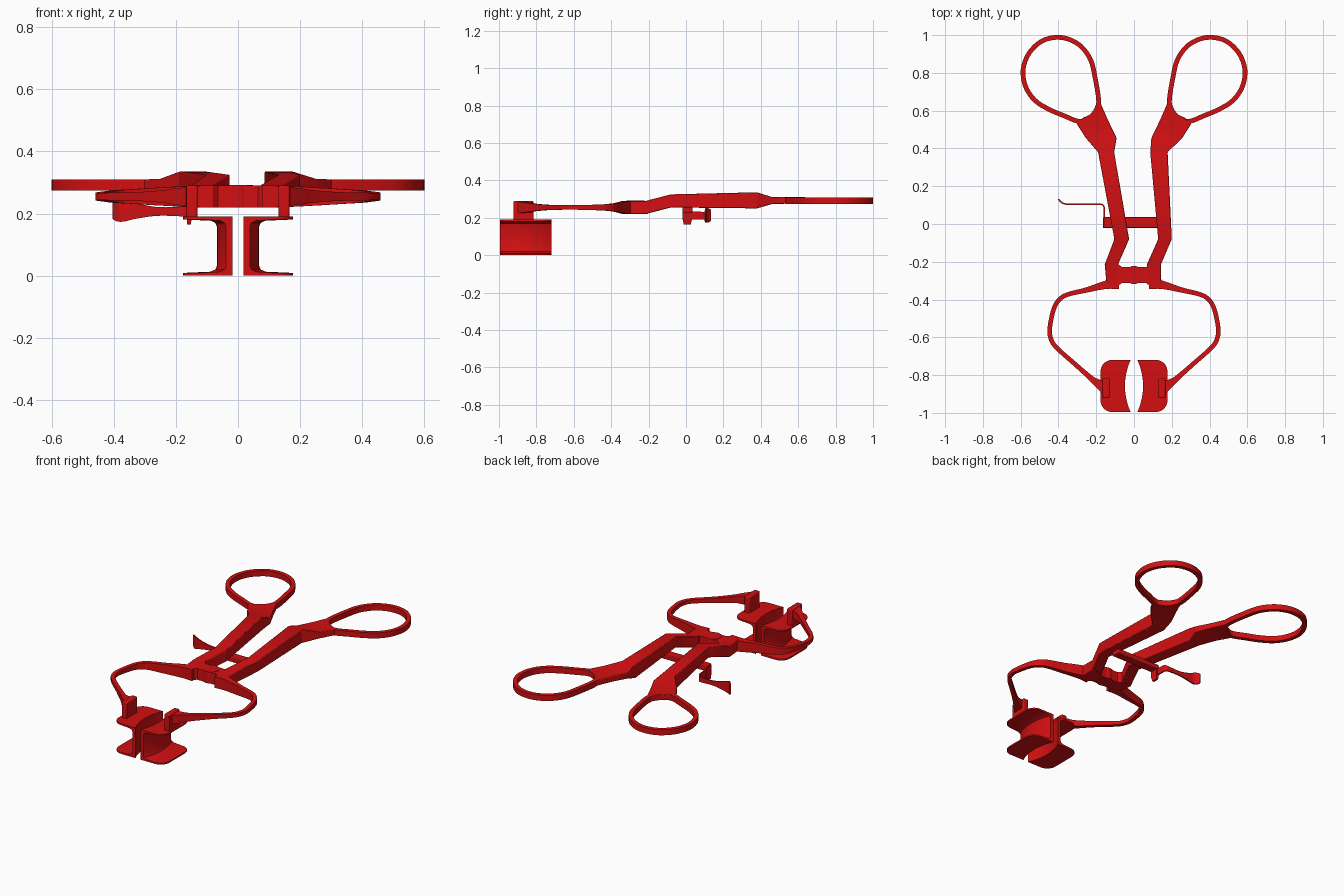
import bpy, bmesh, math
from mathutils import Vector

cube = bpy.data.objects.get("Cube")
if cube:
    bpy.data.objects.remove(cube, do_unlink=True)

red = bpy.data.materials.new("red")
red.use_nodes = True
color = (0.65, 0.005, 0.006, 1)
red.diffuse_color = color
red.node_tree.nodes["Principled BSDF"].inputs["Base Color"].default_value = color


def loft(name, rings, closed=False):
    """Skin a list of equal cross-sections into one solid."""
    bm = bmesh.new()
    rows = [[bm.verts.new(p) for p in ring] for ring in rings]
    n = len(rows[0])
    pairs = list(zip(rows, rows[1:]))
    if closed:
        pairs.append((rows[-1], rows[0]))
    else:
        bm.faces.new(rows[0])
        bm.faces.new(rows[-1])
    for a, b in pairs:
        for i in range(n):
            j = (i + 1) % n
            bm.faces.new((a[i], a[j], b[j], b[i]))
    bmesh.ops.recalc_face_normals(bm, faces=bm.faces)
    mesh = bpy.data.meshes.new(name)
    bm.to_mesh(mesh)
    bm.free()
    mesh.materials.append(red)
    obj = bpy.data.objects.new(name, mesh)
    bpy.context.collection.objects.link(obj)
    bpy.ops.object.select_all(action='DESELECT')
    obj.select_set(True)
    bpy.context.view_layer.objects.active = obj
    bpy.ops.object.shade_smooth_by_angle(angle=math.radians(30))
    return obj


def bevel(obj, width):
    mod = obj.modifiers.new("soft edges", 'BEVEL')
    mod.width, mod.segments = width, 2


def box(name, x0, x1, y0, y1, z0, z1):
    return loft(name, [[(x0, y, z0), (x1, y, z0), (x1, y, z1), (x0, y, z1)] for y in (y0, y1)])


def smooth(points, steps, closed=False):
    """Catmull-Rom interpolation through tuples of any length."""
    n, out = len(points), []

    def get(i):
        return points[i % n] if closed else points[min(max(i, 0), n - 1)]

    for i in range(n if closed else n - 1):
        for s in range(steps):
            t = s / steps
            out.append([0.5 * (2 * b + (c - a) * t + (2 * a - 5 * b + 4 * c - d) * t * t
                               + (3 * b - a - 3 * c + d) * t ** 3)
                        for a, b, c, d in zip(get(i - 1), get(i), get(i + 1), get(i + 2))])
    return out if closed else out + [list(points[-1])]


def band(name, path, side=1, closed=False):
    """Sweep an upright rectangle; path rows are x, y, half width, z centre, half height."""
    n, rings = len(path), []
    for i, (x, y, w, z, h) in enumerate(path):
        a = path[(i - 1) % n] if closed else path[max(i - 1, 0)]
        b = path[(i + 1) % n] if closed else path[min(i + 1, n - 1)]
        t = Vector((b[0] - a[0], b[1] - a[1])).normalized()
        nx, ny = -t.y * w, t.x * w
        rings.append([(side * (x + s * nx), y + s * ny, z + k * h)
                      for s, k in ((-1, -1), (1, -1), (1, 1), (-1, 1))])
    return loft(name, rings, closed)


# Shared half shapes, drawn on the +x side
ring_xy = [(.187, .65), (.207, .78), (.23, .87), (.28, .94), (.345, .978), (.415, .988),
           (.49, .967), (.555, .905), (.587, .82), (.575, .73), (.525, .655), (.45, .607),
           (.37, .573), (.3, .545), (.25, .552), (.205, .595)]
bow_path = [(.08, -.315, .03, .255, .035), (.15, -.322, .022, .255, .034),
            (.25, -.349, .014, .255, .029), (.35, -.373, .012, .255, .023),
            (.395, -.4, .012, .255, .02), (.425, -.45, .012, .255, .016),
            (.446, -.55, .012, .255, .013), (.442, -.6, .012, .255, .012),
            (.415, -.65, .012, .255, .012), (.32, -.735, .012, .255, .014),
            (.235, -.81, .014, .255, .02), (.2, -.838, .02, .255, .025),
            (.15, -.868, .034, .255, .03)]
# Lower arm edges (inner x, outer x) at hinge, bend and shoulder; the arms cross unevenly
arm_edges = {"left": ((.068, .142), (.128, .2), (.086, .178)),
             "right": ((.085, .155), (.026, .104), (.105, .19))}


def spool_rings(side):
    """Channel profile with a concave inner wall and rounded outer corners."""
    rings, y0, y1, r = [], -.995, -.72, .06
    ys = [y0 + r * (1 - math.cos(k * math.pi / 16)) for k in range(9)]
    ys += [y0 + r + (y1 - y0 - 2 * r) * k / 8 for k in range(1, 8)]
    ys += [y1 - r * (1 - math.cos(k * math.pi / 16)) for k in range(8, -1, -1)]
    for y in ys:
        u = (2 * y - y0 - y1) / (y1 - y0)
        inner = .018 + .03 * (1 - u * u)
        d = max(0, r - min(y - y0, y1 - y))
        outer = .177 - r + math.sqrt(max(r * r - d * d, 0))
        low = [(inner, 0), (outer, 0), (outer, .009), (inner + .04, .013),
               (inner + .025, .02), (inner + .02, .032)]
        profile = low + [(x, .19 - z) for x, z in reversed(low)]
        rings.append([(side * x, y, z) for x, z in profile])
    return rings


for label, side in (("left", 1), ("right", -1)):
    # Finger ring
    path = smooth([(x, y, .0125, .292, .0175) for x, y in ring_xy], 4, True)
    band(label + "_finger_ring", path, side, True)

    # Handle arm, from the hinge up to the palm
    hinge, bend, shoulder = arm_edges[label]
    sections = [(-.34, .09, .13, .222, .288), (-.32, .08, .145, .22, .29),
                (-.215, *hinge, .22, .29), (-.08, *bend, .255, .325),
                (.38, *shoulder, .25, .336), (.455, .092, .255, .272, .312),
                (.53, .128, .303, .275, .31), (.562, .143, .27, .275, .31),
                (.585, .153, .222, .275, .31), (.64, .177, .198, .275, .31)]
    arm = loft(label + "_handle_arm", [[(side * a, y, lo), (side * b, y, lo),
                                        (side * b, y, hi), (side * a, y, hi)]
                                       for y, a, b, lo, hi in sections])
    bevel(arm, .004)

    # Half of the hinge bridge, narrowing to the middle
    loft(label + "_hinge_bridge", [[(side * x, -.27 - w, .22), (side * x, -.27 + w, .22),
                                    (side * x, -.27 + w, .29), (side * x, -.27 - w, .29)]
                                   for x, w in ((0, .046), (.03, .042), (.065, .042), (.085, .06), (.12, .065))])

    # Bowed jaw arm, its foot and the clamp spool
    band(label + "_jaw_bow", smooth(bow_path, 4), side)
    foot = box(label + "_jaw_foot", side * .13, side * .166, -.922, -.815, .183, .29)
    bevel(foot, .006)
    loft(label + "_clamp_spool", spool_rings(side))

# Hinge knuckle
loft("hinge_knuckle", [[(.048 * math.cos(k * math.pi / 12), -.27 + .048 * math.sin(k * math.pi / 12), z)
                        for k in range(24)] for z in (.219, .292)])

# Ratchet bar under the arms, its hook and the thin release lever
bevel(box("ratchet_bar", -.162, .15, -.02, .036, .228, .258), .004)
loft("ratchet_hook", [[(-.164, -.02 + s, z), (-.164 + w, -.02 + s, z),
                       (-.164 + w, .034 - s, z), (-.164, .034 - s, z)]
                      for z, w, s in ((.165, .012, .008), (.19, .016, .002), (.25, .02, 0))])
lever = [(-.158, .01, .004, .212, .022), (-.158, .08, .004, .211, .021),
         (-.163, .098, .004, .209, .019), (-.18, .104, .004, .207, .016),
         (-.26, .104, .004, .207, .014), (-.33, .104, .004, .209, .026),
         (-.37, .107, .004, .212, .038), (-.39, .12, .004, .213, .037),
         (-.4, .132, .004, .213, .03)]
band("release_lever", smooth(lever, 3))
